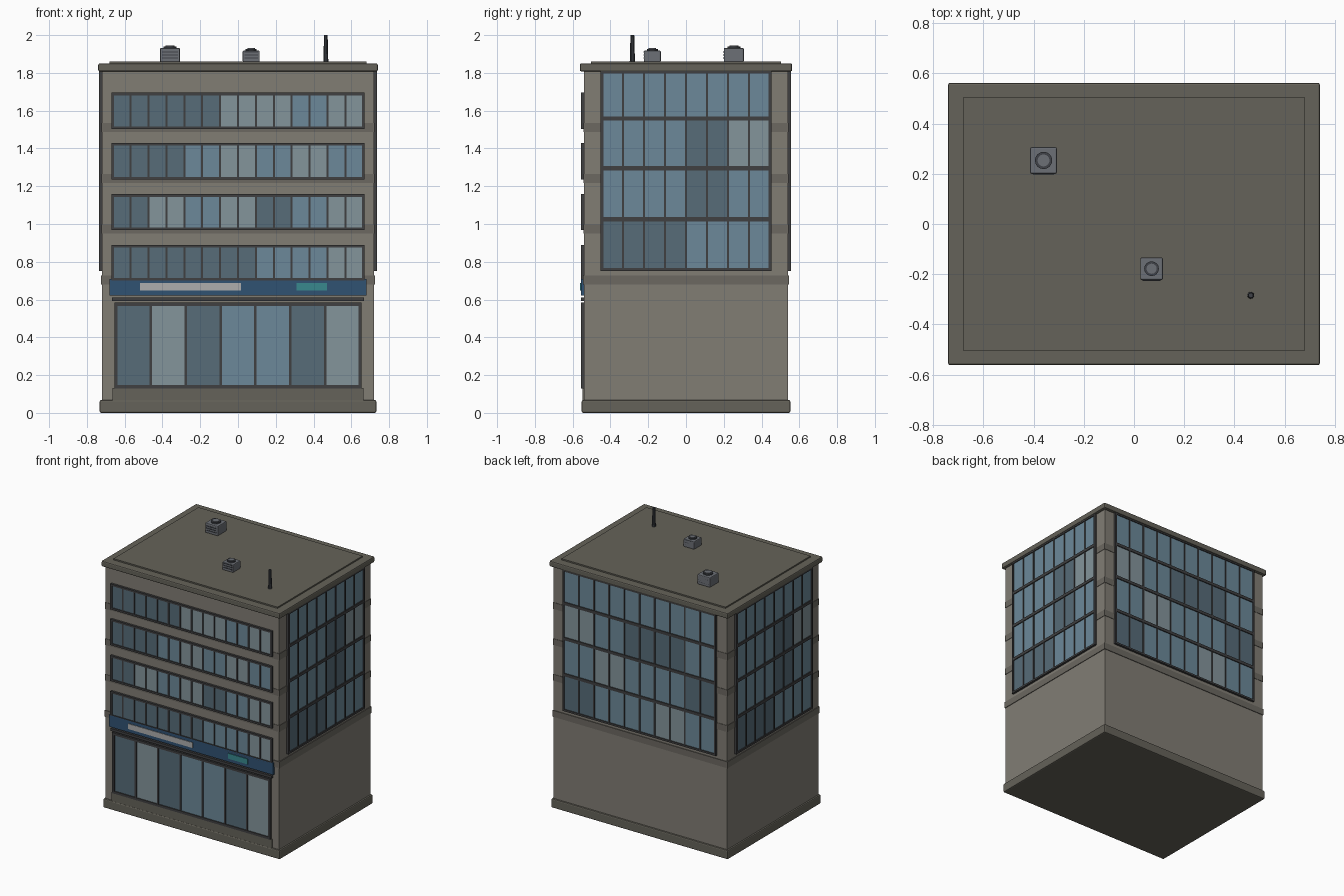
import bpy, bmesh
from math import pi
from mathutils import Matrix, Vector

if "Cube" in bpy.data.objects:
    bpy.data.objects.remove(bpy.data.objects["Cube"])


def material(name, rgb):
    m = bpy.data.materials.new(name)
    m.diffuse_color = (*rgb, 1)
    m.use_nodes = True
    m.node_tree.nodes["Principled BSDF"].inputs["Base Color"].default_value = m.diffuse_color
    return m


WALL = material("wall", (0.22, 0.205, 0.175))
STONE = material("stone", (0.13, 0.123, 0.10))
BAND = material("band", (0.15, 0.14, 0.12))
FRAME = material("frame", (0.05, 0.05, 0.052))
METAL = material("metal", (0.15, 0.16, 0.18))
DARK = material("dark_metal", (0.05, 0.055, 0.065))
BLUE = material("sign_blue", (0.03, 0.085, 0.17))
PALE = material("sign_panel", (0.42, 0.42, 0.42))
TEAL = material("sign_teal", (0.04, 0.25, 0.27))
GLASS = {"D": material("glass_dark", (0.095, 0.15, 0.19)),
         "M": material("glass_mid", (0.15, 0.25, 0.32)),
         "L": material("glass_light", (0.23, 0.30, 0.33))}


def boxes(name, spans, mat, frame=Matrix(), bevel=0):
    """One object from (x0, x1, y0, y1, z0, z1) boxes."""
    bm = bmesh.new()
    for x0, x1, y0, y1, z0, z1 in spans:
        place = (Matrix.Translation(((x0 + x1) / 2, (y0 + y1) / 2, (z0 + z1) / 2))
                 @ Matrix.Diagonal((x1 - x0, y1 - y0, z1 - z0, 1)))
        bmesh.ops.create_cube(bm, size=1, matrix=frame @ place)
    if bevel:
        bmesh.ops.bevel(bm, geom=bm.edges[:], offset=bevel, segments=2,
                        profile=0.5, affect='EDGES')
    me = bpy.data.meshes.new(name)
    bm.to_mesh(me)
    bm.free()
    me.materials.append(mat)
    ob = bpy.data.objects.new(name, me)
    bpy.context.collection.objects.link(ob)
    return ob


def cylinder(name, x, y, z0, z1, r0, r1, mat, sides=12):
    bpy.ops.mesh.primitive_cone_add(vertices=sides, radius1=r0, radius2=r1,
                                    depth=z1 - z0, location=(x, y, (z0 + z1) / 2))
    ob = bpy.context.object
    ob.name = name
    ob.data.materials.append(mat)
    bpy.ops.object.shade_smooth_by_angle()


def window(name, frame, wall, half, z0, z1, tints, bar=0.014, depth=0.016):
    """Glazed strip facing -y of its frame, one pane per tint letter."""
    n = len(tints)
    step = (2 * half - bar) / n
    out = -wall - depth
    bars = [(-half, half, out, -wall + 0.005, z, z + bar) for z in (z0, z1 - bar)]
    for i in range(n + 1):
        x = -half + i * step
        t = 0 if i in (0, n) else bar * 0.12
        bars.append((x + t, x + bar - t, out + t, -wall + 0.005, z0 + bar / 2, z1 - bar / 2))
    boxes(name + "_frame", bars, FRAME, frame)
    for key, mat in GLASS.items():
        panes = [(-half + i * step + bar / 2, -half + (i + 1) * step + bar / 2,
                  -wall - 0.009, -wall + 0.002, z0 + bar / 2, z1 - bar / 2)
                 for i, t in enumerate(tints) if t == key]
        if panes:
            boxes(f"{name}_glass_{key.lower()}", panes, mat, frame)


# Main mass, plinth, floor bands and roof
boxes("building_body", [(-.72, .72, -.54, .54, .01, 1.83)], WALL)
boxes("plinth", [(-.732, .732, -.552, .552, 0, .068)], STONE, bevel=.008)
for i, (z0, z1) in enumerate([(.68, .728), (.95, .998), (1.218, 1.265), (1.488, 1.536)]):
    e = .005 if i == 0 else .003
    boxes(f"floor_band_{i + 1}", [(-.72 - e, .72 + e, -.54 - e, .54 + e, z0, z1)], BAND)
boxes("roof_cornice", [(-.74, .74, -.562, .562, 1.808, 1.85)], STONE, bevel=.008)
boxes("roof_deck", [(-.68, .68, -.503, .503, 1.84, 1.86)], STONE)

# Front ribbon windows
FRONT = Matrix()
rows = [(.70, .89, "DDDDDDDDMMMMLL"), (.967, 1.158, "DDLLMMLLDDMMLL"),
        (1.235, 1.43, "DDDDMMLLMMLLMM"), (1.503, 1.695, "DDDDDDLLLLMMLL")]
for i, (z0, z1, tints) in enumerate(rows):
    window(f"front_window_{i + 1}", FRONT, .54, .67, z0, z1, tints)

# Shopfront with sill, lintel and sign
window("shopfront", FRONT, .54, .655, .13, .585, "DLDMMDL", bar=.018)
boxes("shop_sill", [(-.665, .665, -.549, -.53, .06, .132)], STONE)
boxes("shop_lintel", [(-.668, .668, -.556, -.53, .593, .612)], FRAME)
boxes("sign_board", [(-.68, .68, -.556, -.53, .622, .71)], BLUE)
boxes("sign_panel", [(-.52, .015, -.560, -.55, .648, .688)], PALE)
boxes("sign_accent", [(.31, .472, -.561, -.55, .648, .688)], TEAL)

# Glazed curtain walls on the sides and back
SIDE = ["DDDDMMMM", "MMMMDDMM", "MMMMDDLL", "MMMMMMMM"]
BACK = ["DDMMMMLLMM", "MMLLMMMMDD", "LLMMDDDDMM", "MMMMMMMMMM"]
floors = [(.752, 1.028), (1.022, 1.298), (1.292, 1.562), (1.556, 1.812)]
for name, turn, wall, half, tints in [("right", pi / 2, .72, .452, SIDE),
                                      ("left", -pi / 2, .72, .452, SIDE),
                                      ("back", pi, .54, .635, BACK)]:
    for i, (z0, z1) in enumerate(floors):
        window(f"{name}_curtain_{i + 1}", Matrix.Rotation(turn, 4, 'Z'),
               wall, half, z0, z1, tints[i])

# Rooftop vents and mast
for i, (x, y, h, top) in enumerate([(-.36, .253, .053, 1.932), (.07, -.178, .045, 1.918)]):
    n = f"roof_vent_{i + 1}"
    boxes(n + "_housing", [(x - h, x + h, y - h, y + h, 1.858, top)], METAL, bevel=.006)
    boxes(n + "_slats", [(x - h * .8, x + h * .8, y - h - .003, y + h, z, z + .006)
                         for z in (1.876, 1.892, 1.908)], DARK)
    cylinder(n + "_fan_ring", x, y, top - .005, top + .009, h * .65, h * .65, DARK, 16)
    cylinder(n + "_fan_hub", x, y, top, top + .013, h * .45, h * .45, METAL, 16)
cylinder("roof_mast", .465, -.284, 1.855, 2.0, .014, .01, DARK, 10)
